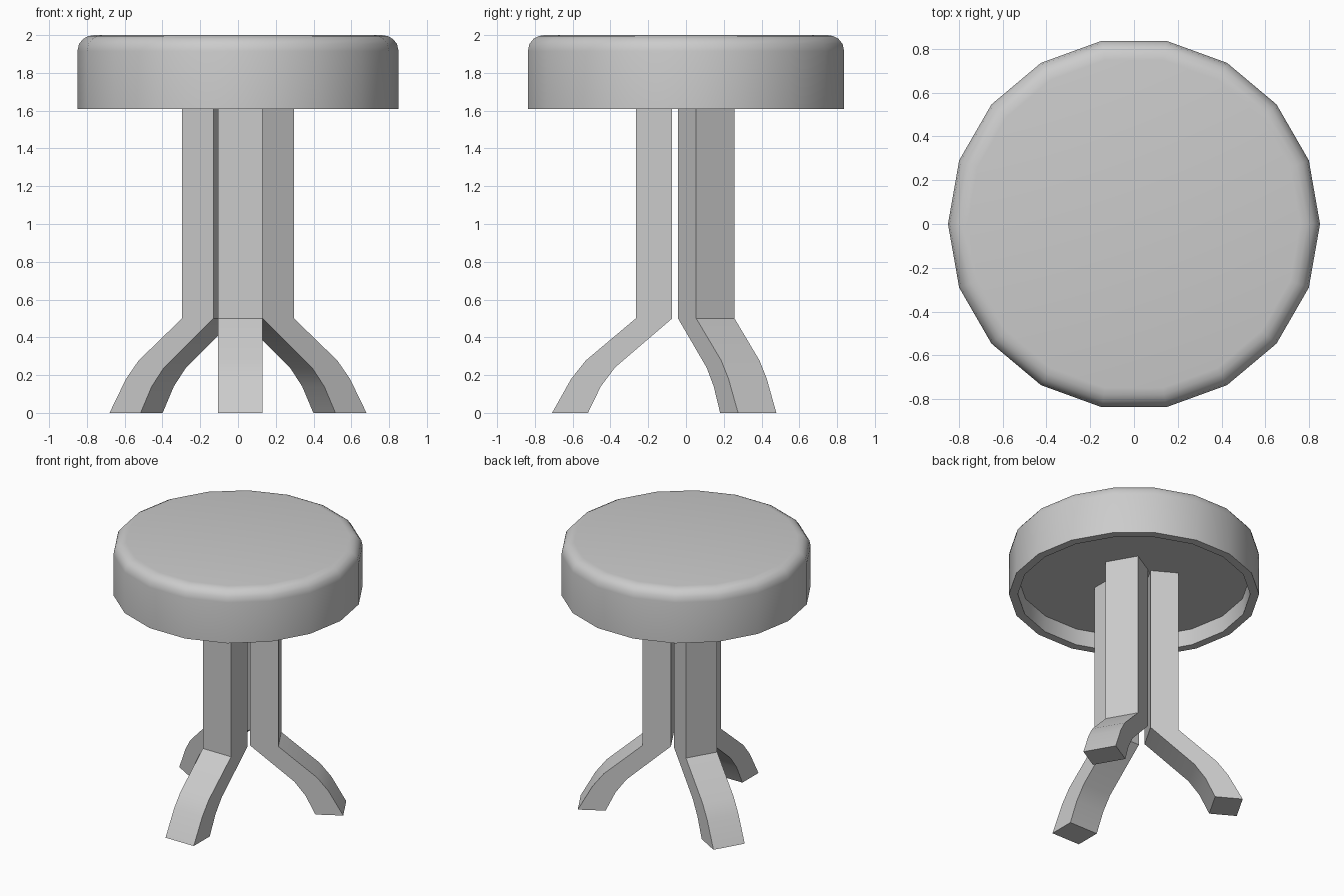
import bpy, bmesh
from math import cos, sin, pi, radians

if "Cube" in bpy.data.objects:
    bpy.data.objects.remove(bpy.data.objects["Cube"])


def finish(name, bm, angle):
    bmesh.ops.recalc_face_normals(bm, faces=bm.faces[:])
    me = bpy.data.meshes.new(name)
    bm.to_mesh(me)
    bm.free()
    ob = bpy.data.objects.new(name, me)
    bpy.context.collection.objects.link(ob)
    bpy.ops.object.select_all(action='DESELECT')
    bpy.context.view_layer.objects.active = ob
    ob.select_set(True)
    bpy.ops.object.shade_smooth_by_angle(angle=radians(angle))
    return ob


def lathe(name, profile, sides, angle):
    """Revolve (radius, z) points around z and cap both ends."""
    bm = bmesh.new()
    rings = [[bm.verts.new((r * cos(2 * pi * i / sides), r * sin(2 * pi * i / sides), z))
              for i in range(sides)] for r, z in profile]
    for a, b in zip(rings, rings[1:]):
        for i in range(sides):
            j = (i + 1) % sides
            bm.faces.new((a[i], a[j], b[j], b[i]))
    bm.faces.new(rings[0])
    bm.faces.new(rings[-1])
    return finish(name, bm, angle)


def leg(name, direction, centre, width=0.234):
    """Square-section leg: inner and outer (distance, z) lines, splayed at the foot."""
    outer = [(0.275, 1.73), (0.275, 0.5), (0.54, 0.277), (0.617, 0.18), (0.718, 0)]
    inner = [(0.082, 1.73), (0.082, 0.5), (0.385, 0.24), (0.46, 0.14), (0.528, 0)]
    d = radians(direction)
    bm = bmesh.new()

    def vert(p, t):
        return bm.verts.new((centre[0] + p[0] * cos(d) - t * sin(d),
                             centre[1] + p[0] * sin(d) + t * cos(d), p[1]))

    h = width / 2
    rings = [[vert(o, -h), vert(o, h), vert(i, h), vert(i, -h)] for o, i in zip(outer, inner)]
    for a, b in zip(rings, rings[1:]):
        for k in range(4):
            bm.faces.new((a[k], a[(k + 1) % 4], b[(k + 1) % 4], b[k]))
    bm.faces.new(rings[0])
    bm.faces.new(rings[-1])
    return finish(name, bm, 32)


# Round seat with soft top edge and recessed underside
lathe("seat", [(0.785, 1.73), (0.79, 1.61), (0.85, 1.61), (0.85, 1.915), (0.842, 1.953),
               (0.82, 1.98), (0.792, 1.995), (0.76, 2.0)], 18, 35)

# Three splayed legs
leg("front_leg", -90, (0.012, 0.009))
leg("right_leg", 30, (0.0, 0.018))
leg("left_leg", 150, (0.0, 0.018))
